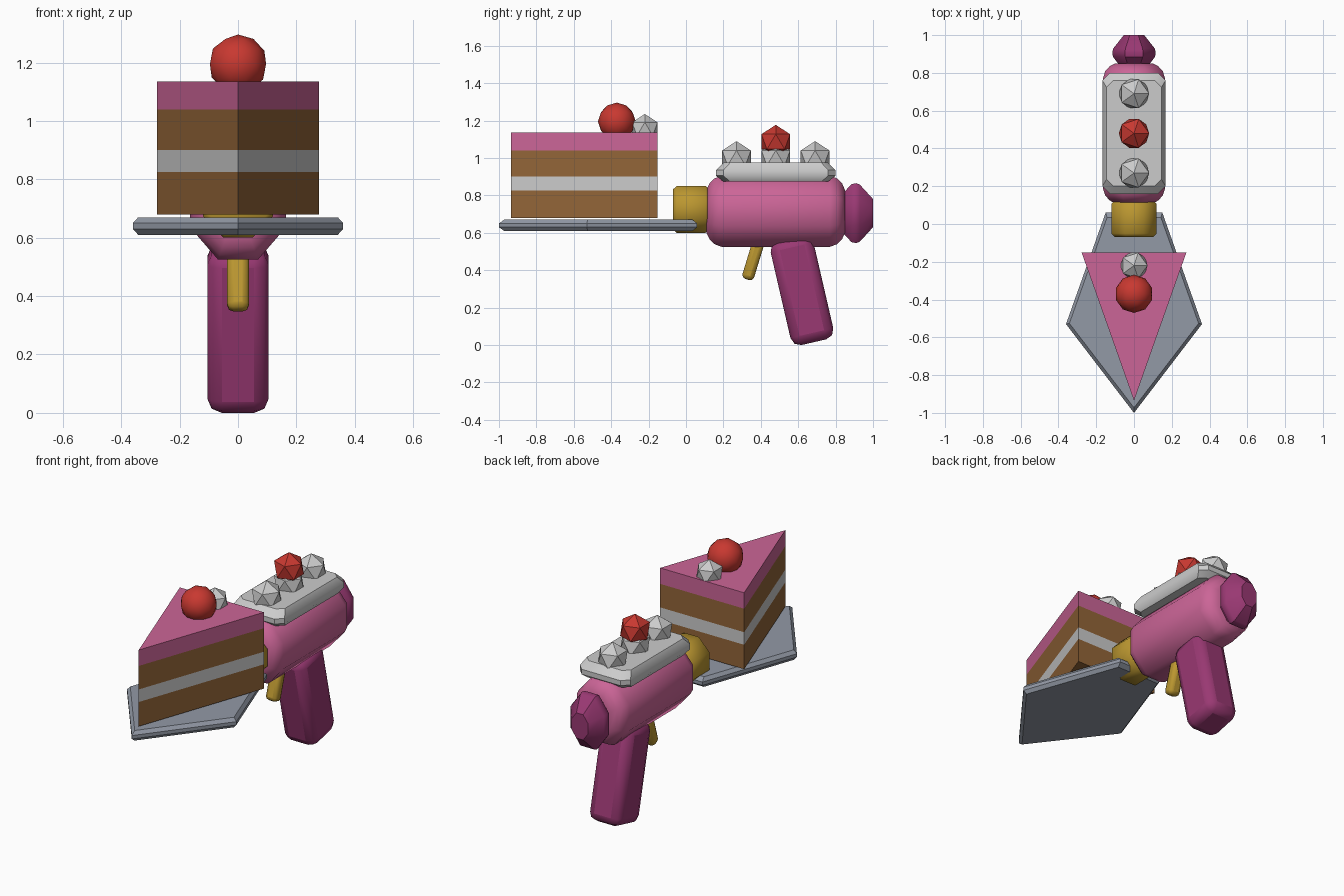
import bpy, bmesh
from math import radians, cos, sin, pi

if "Cube" in bpy.data.objects:
    bpy.data.objects.remove(bpy.data.objects["Cube"])


def mat(name, r, g, b):
    m = bpy.data.materials.new(name)
    m.diffuse_color = (r, g, b, 1)
    m.use_nodes = True
    m.node_tree.nodes["Principled BSDF"].inputs["Base Color"].default_value = m.diffuse_color
    return m


PINK = mat("pink", 0.60, 0.13, 0.31)
MAGENTA = mat("magenta", 0.32, 0.04, 0.17)
GOLD = mat("gold", 0.50, 0.31, 0.03)
BROWN = mat("brown", 0.29, 0.13, 0.04)
CREAM = mat("cream", 0.62, 0.62, 0.62)
RED = mat("red", 0.58, 0.04, 0.03)
STEEL = mat("steel", 0.29, 0.32, 0.38)


def finish(ob, material=None, smooth=None):
    if material:
        ob.data.materials.append(material)
    if smooth:
        bpy.ops.object.select_all(action='DESELECT')
        ob.select_set(True)
        bpy.context.view_layer.objects.active = ob
        bpy.ops.object.shade_smooth_by_angle(angle=radians(smooth))
    return ob


def loft(name, rings, material=None, smooth=None, bands=None):
    """Skin equal-length point rings and cap both ends."""
    bm = bmesh.new()
    vs = [[bm.verts.new(p) for p in ring] for ring in rings]
    n = len(rings[0])
    bm.faces.new(vs[0][::-1])
    for k, (a, b) in enumerate(zip(vs, vs[1:])):
        for i in range(n):
            f = bm.faces.new((a[i], a[(i + 1) % n], b[(i + 1) % n], b[i]))
            f.material_index = k if bands else 0
    bm.faces.new(vs[-1]).material_index = len(rings) - 2 if bands else 0
    bmesh.ops.recalc_face_normals(bm, faces=bm.faces)
    me = bpy.data.meshes.new(name)
    bm.to_mesh(me)
    bm.free()
    ob = bpy.data.objects.new(name, me)
    bpy.context.collection.objects.link(ob)
    for m in bands or []:
        me.materials.append(m)
    return finish(ob, material, smooth)


def barrel(name, rx, rz, z, stations, material, smooth):
    """Octagonal tube along y; stations are (y, scale); rx, rz reach the flats."""
    k = 1 / cos(pi / 8)
    ang = [pi / 8 + i * pi / 4 for i in range(8)]
    rings = [[(rx * k * s * cos(a), y, z + rz * k * s * sin(a)) for a in ang]
             for y, s in stations]
    return loft(name, rings, material, smooth)


def slab(name, outline, cy, levels, material=None, smooth=None):
    """Stack an outline at (z, scale) levels, scaled about (0, cy)."""
    rings = [[(x * s, cy + (y - cy) * s, z) for x, y in outline] for z, s in levels]
    return loft(name, rings, material, smooth)


def ball(name, y, z, r, material=None, sub=1, smooth=None):
    bpy.ops.mesh.primitive_ico_sphere_add(subdivisions=sub, radius=r, location=(0, y, z))
    ob = bpy.context.object
    ob.name = name
    return finish(ob, material, smooth)


def block(name, size, y, z, tilt, bevel, material):
    bpy.ops.mesh.primitive_cube_add(size=1, location=(0, y, z), rotation=(radians(tilt), 0, 0))
    ob = bpy.context.object
    ob.name = name
    ob.scale = size
    bpy.ops.object.transform_apply(location=False, rotation=False, scale=True)
    b = ob.modifiers.new("bevel", 'BEVEL')
    b.width, b.segments = bevel, 2
    return finish(ob, material, 35)


# Server blade
slab("server_blade", [(0, -1), (0.36, -0.53), (0.15, 0.06), (-0.15, 0.06), (-0.36, -0.53)],
     -0.45, [(0.61, 0.95), (0.63, 1), (0.65, 1), (0.67, 0.95)], STEEL)

# Layered cake slice
loft("cake_slice",
     [[(0, -0.935, z), (0.277, -0.152, z), (-0.277, -0.152, z)]
      for z in (0.68, 0.825, 0.90, 1.04, 1.135)],
     bands=[BROWN, CREAM, BROWN, PINK])
ball("cake_cherry", -0.37, 1.195, 0.101, RED, sub=2, smooth=40)
ball("cake_cream_dollop", -0.22, 1.155, 0.08)

# Body, collar and rear knob
barrel("body", 0.165, 0.19, 0.715,
       [(0.11, 0.62), (0.125, 0.78), (0.15, 0.92), (0.19, 1), (0.77, 1),
        (0.81, 0.92), (0.835, 0.78), (0.85, 0.6)], PINK, 50)
barrel("collar", 0.12, 0.125, 0.725,
       [(-0.07, 0.85), (-0.05, 1), (0.105, 1), (0.125, 0.85)], GOLD, 50)
barrel("rear_knob", 0.115, 0.16, 0.705,
       [(0.83, 0.6), (0.885, 0.97), (0.91, 1), (0.93, 0.95), (1.0, 0.47)], MAGENTA, 35)

# Icing cap with dollops
x, c, y0, y1 = 0.167, 0.04, 0.16, 0.80
slab("icing_cap", [(x - c, y0), (x, y0 + c), (x, y1 - c), (x - c, y1),
                   (c - x, y1), (-x, y1 - c), (-x, y0 + c), (c - x, y0)],
     0.48, [(0.875, 0.88), (0.905, 1), (0.935, 1), (0.975, 0.87)], None, 35)
for i, y in enumerate((0.27, 0.48, 0.69)):
    ball(f"icing_dollop_{i + 1}", y, 1.0, 0.09)
ball("icing_cherry", 0.48, 1.087, 0.09, RED)

# Grip and trigger
block("grip", (0.21, 0.235, 0.57), 0.62, 0.293, 13, 0.05, MAGENTA)
block("trigger", (0.075, 0.065, 0.24), 0.362, 0.465, -17, 0.022, GOLD)
